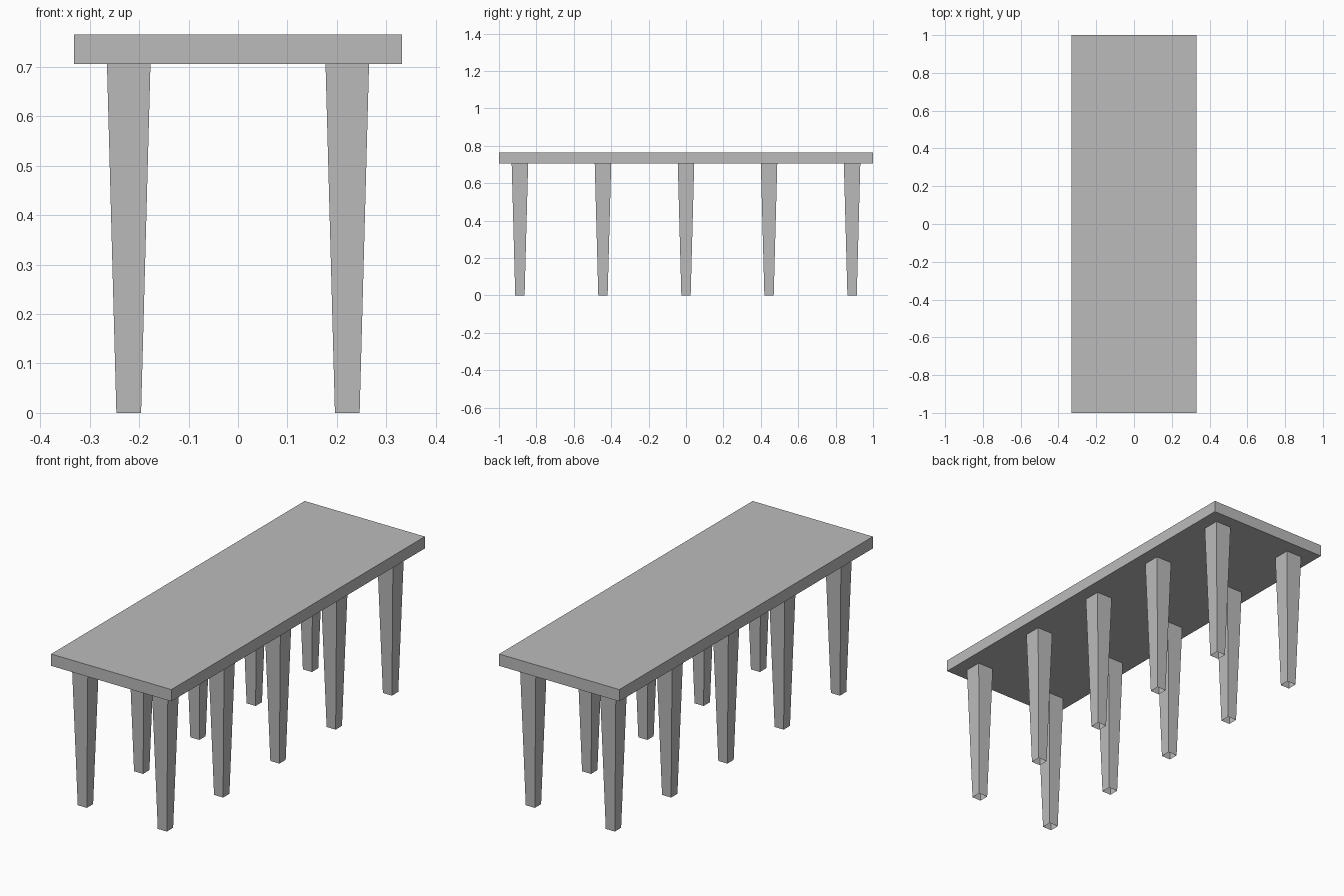
import bpy
import bmesh

cube = bpy.data.objects.get("Cube")
if cube:
    bpy.data.objects.remove(cube, do_unlink=True)

# Single plain grey
GREY = (0.5, 0.5, 0.5, 1.0)
grey = bpy.data.materials.new("plain_grey")
grey.use_nodes = True
grey.diffuse_color = GREY
grey.node_tree.nodes["Principled BSDF"].inputs["Base Color"].default_value = GREY

HALF_WIDTH, HALF_LENGTH = 0.332, 1.0
LEG_HEIGHT, TABLE_HEIGHT = 0.706, 0.765
LEG_X, LEG_SPACING = 0.221, 0.444
FOOT_HALF, HEAD_HALF = 0.025, 0.044


def add_object(name, bm):
    mesh = bpy.data.meshes.new(name)
    bm.to_mesh(mesh)
    bm.free()
    mesh.materials.append(grey)
    obj = bpy.data.objects.new(name, mesh)
    bpy.context.collection.objects.link(obj)
    return obj


def box(sx, sy, z0, z1):
    bm = bmesh.new()
    bmesh.ops.create_cube(bm, size=1)
    for v in bm.verts:
        v.co.x *= sx
        v.co.y *= sy
        v.co.z = z1 if v.co.z > 0 else z0
    return bm


# Tabletop slab
add_object("tabletop", box(2 * HALF_WIDTH, 2 * HALF_LENGTH, LEG_HEIGHT, TABLE_HEIGHT))

# Tapered hollow leg, open at both ends
bm = box(2 * HEAD_HALF, 2 * HEAD_HALF, 0, LEG_HEIGHT)
for v in bm.verts:
    if v.co.z == 0:
        v.co.xy *= FOOT_HALF / HEAD_HALF
bm.normal_update()
caps = [f for f in bm.faces if abs(f.normal.z) > 0.9]
bmesh.ops.delete(bm, geom=caps, context='FACES_ONLY')
first_leg = add_object("leg", bm)

# Two rows of five legs sharing one mesh
for side, x in (("right", -LEG_X), ("left", LEG_X)):
    for i in range(5):
        leg = bpy.data.objects.new(f"{side}_leg_{i + 1}", first_leg.data)
        leg.location = (x, (i - 2) * LEG_SPACING, 0)
        bpy.context.collection.objects.link(leg)
bpy.data.objects.remove(first_leg, do_unlink=True)
